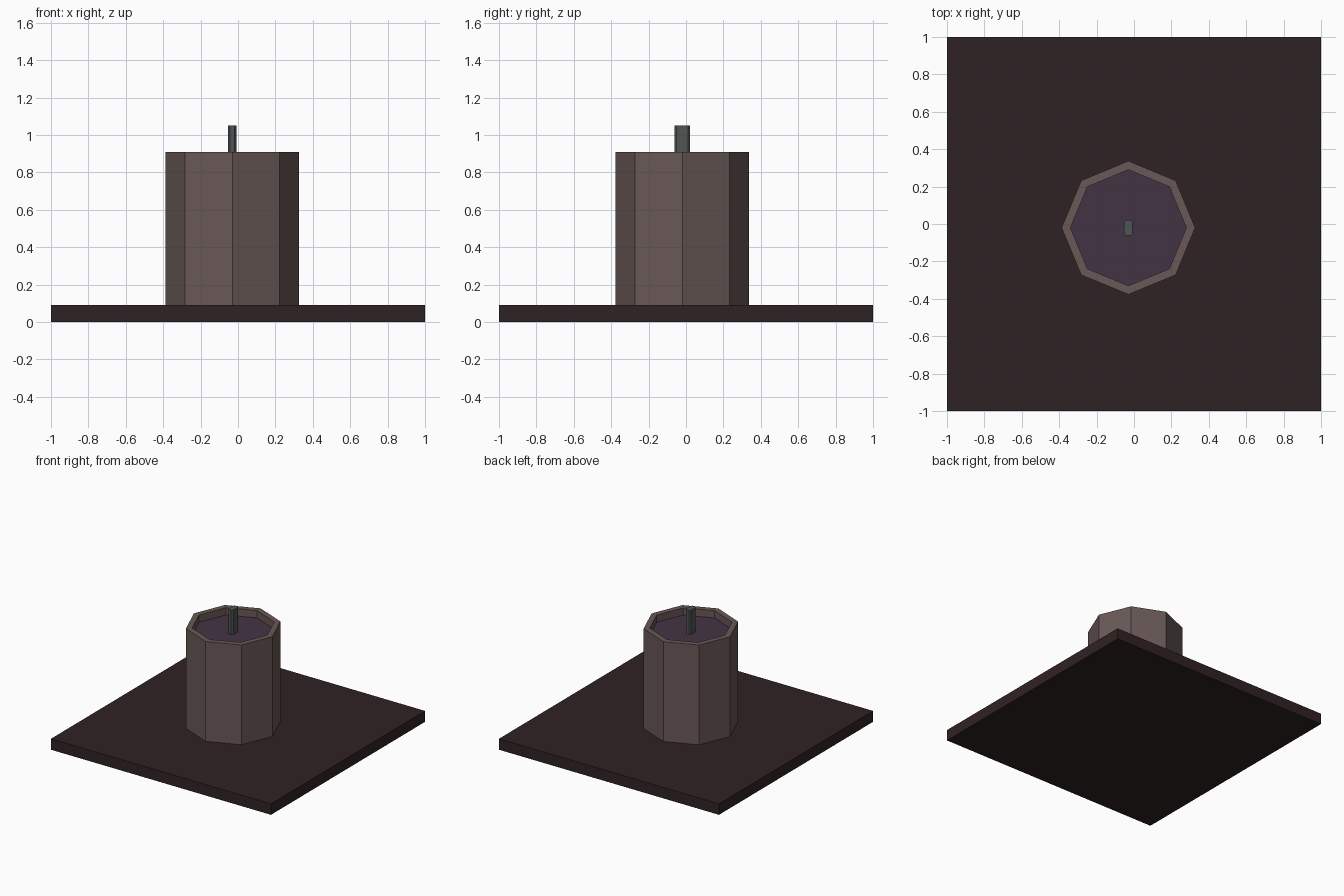
import bpy, bmesh
from math import cos, sin, pi
from mathutils import Vector

if "Cube" in bpy.data.objects:
    bpy.data.objects.remove(bpy.data.objects["Cube"])

CX, CY = -0.03, -0.02      # candle axis
BASE_TOP, RIM, WAX, WICK_TOP = 0.09, 0.91, 0.85, 1.05
OUTER, INNER = 0.357, 0.31


def material(name, rgb):
    m = bpy.data.materials.new(name)
    m.diffuse_color = (*rgb, 1)
    m.use_nodes = True
    m.node_tree.nodes["Principled BSDF"].inputs["Base Color"].default_value = m.diffuse_color
    return m


def octagon(radius):
    return [(CX + radius * cos(i * pi / 4), CY + radius * sin(i * pi / 4)) for i in range(8)]


def finish(name, bm, mat):
    bmesh.ops.recalc_face_normals(bm, faces=bm.faces)
    mesh = bpy.data.meshes.new(name)
    bm.to_mesh(mesh)
    bm.free()
    mesh.materials.append(mat)
    obj = bpy.data.objects.new(name, mesh)
    bpy.context.collection.objects.link(obj)
    return obj


def prism(name, outline, z0, z1, mat):
    bm = bmesh.new()
    face = bm.faces.new([bm.verts.new((x, y, z0)) for x, y in outline])
    top = bmesh.ops.extrude_face_region(bm, geom=[face], use_keep_orig=True)
    verts = [v for v in top["geom"] if isinstance(v, bmesh.types.BMVert)]
    bmesh.ops.translate(bm, verts=verts, vec=Vector((0, 0, z1 - z0)))
    return finish(name, bm, mat)


# Square base plate
prism("base_plate", [(-1, -1), (1, -1), (1, 1), (-1, 1)], 0, BASE_TOP,
      material("dark_brown", (0.03, 0.016, 0.017)))

# Octagonal cup: outer wall, rim and inner wall, closed by a floor at each end
bm = bmesh.new()
rings = []
for r, z in [(OUTER, BASE_TOP), (OUTER, RIM), (INNER, RIM), (INNER, WAX - 0.01)]:
    rings.append([bm.verts.new((x, y, z)) for x, y in octagon(r)])
for a, b in zip(rings, rings[1:]):
    for i in range(8):
        j = (i + 1) % 8
        bm.faces.new((a[i], a[j], b[j], b[i]))
bm.faces.new(rings[0])
bm.faces.new(rings[-1])
finish("cup", bm, material("warm_grey", (0.14, 0.098, 0.093)))

# Wax filling set just below the rim
prism("wax", octagon(INNER), WAX - 0.01, WAX, material("purple_wax", (0.056, 0.034, 0.056)))

# Flat wick with chamfered corners
q = [(0.0225, 0.03), (0.012, 0.0425)]
half = q + [(-x, y) for x, y in reversed(q)]
outline = half + [(-x, -y) for x, y in half]
prism("wick", [(CX + x, CY + y) for x, y in outline], WAX, WICK_TOP,
      material("wick_grey", (0.08, 0.092, 0.09)))
